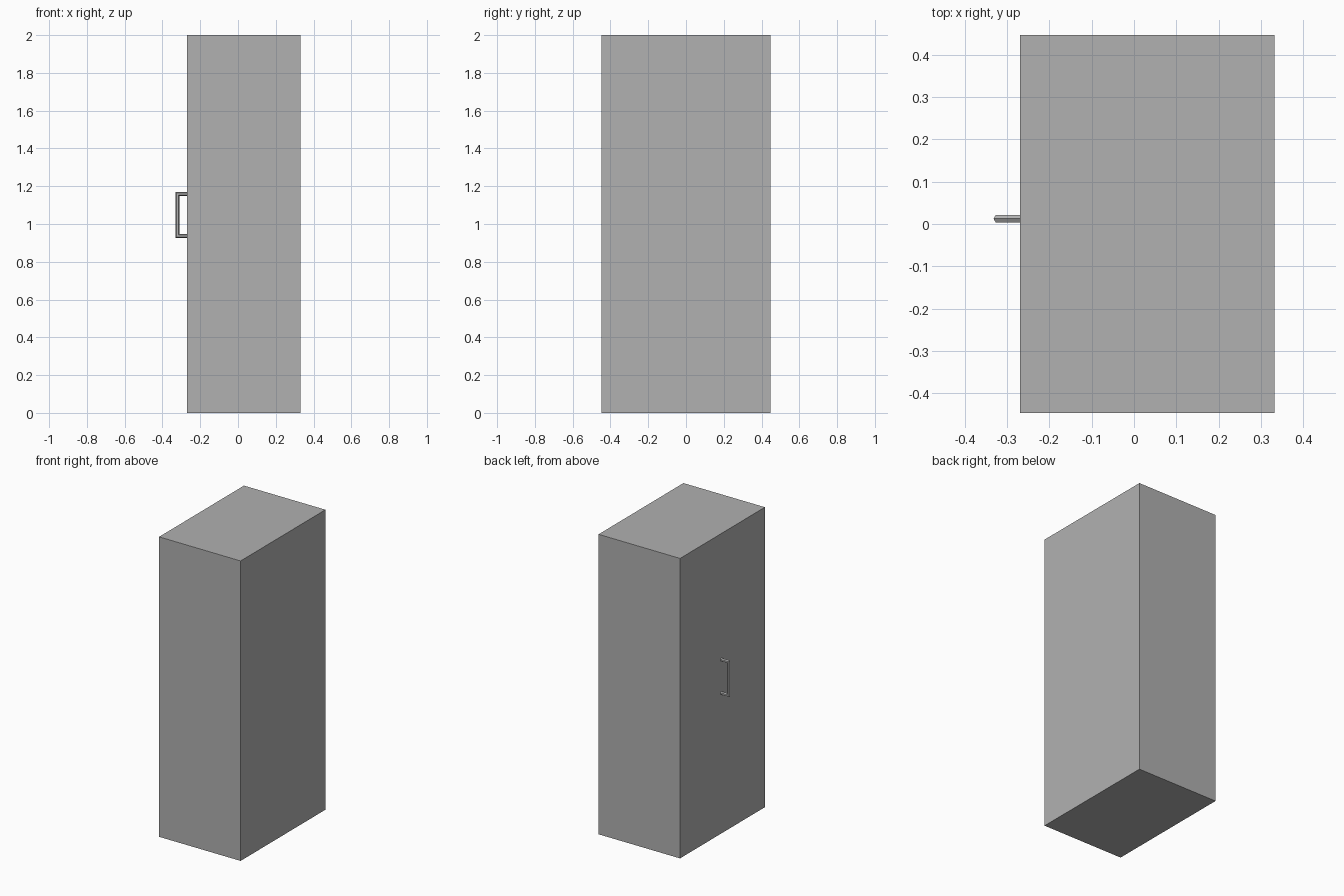
import bpy, bmesh
from math import cos, sin, pi

if "Cube" in bpy.data.objects:
    bpy.data.objects.remove(bpy.data.objects["Cube"])

# Dark grey paint shared by all parts
paint = bpy.data.materials.new("dark_grey")
paint.diffuse_color = (0.44, 0.44, 0.44, 1)
paint.use_nodes = True
paint.node_tree.nodes["Principled BSDF"].inputs["Base Color"].default_value = paint.diffuse_color


def add_object(name, bm):
    bmesh.ops.recalc_face_normals(bm, faces=bm.faces[:])
    mesh = bpy.data.meshes.new(name)
    bm.to_mesh(mesh)
    bm.free()
    mesh.materials.append(paint)
    obj = bpy.data.objects.new(name, mesh)
    bpy.context.collection.objects.link(obj)
    return obj


# Cabinet body: plain closed box
X_DOOR, X_BACK, HALF_DEPTH, HEIGHT = -0.269, 0.332, 0.447, 2.0
bm = bmesh.new()
bmesh.ops.create_cube(bm, size=1)
for v in bm.verts:
    v.co.x = X_DOOR if v.co.x < 0 else X_BACK
    v.co.y *= 2 * HALF_DEPTH
    v.co.z = 0 if v.co.z < 0 else HEIGHT
add_object("cabinet_body", bm)

# Pull handle: six-sided bar swept along a mitred U in the xz plane
R, SIDES, Y = 0.0105, 6, 0.0125
X_BAR, Z_LOW, Z_HIGH = -0.3215, 0.937, 1.160
# each row: centre x, centre z, outward mitre direction x, z
path = [(X_DOOR, Z_LOW, 0, -1), (X_BAR, Z_LOW, -1, -1),
        (X_BAR, Z_HIGH, -1, 1), (X_DOOR, Z_HIGH, 0, 1)]
bm = bmesh.new()
rings = []
for x, z, dx, dz in path:
    ring = []
    for i in range(SIDES):
        a = 2 * pi * i / SIDES
        c = R * cos(a)
        ring.append(bm.verts.new((x + c * dx, Y + R * sin(a), z + c * dz)))
    rings.append(ring)
for r0, r1 in zip(rings, rings[1:]):
    for i in range(SIDES):
        j = (i + 1) % SIDES
        bm.faces.new((r0[i], r0[j], r1[j], r1[i]))
for ring in (rings[0], rings[-1]):
    bm.faces.new(ring)
add_object("door_handle", bm)
